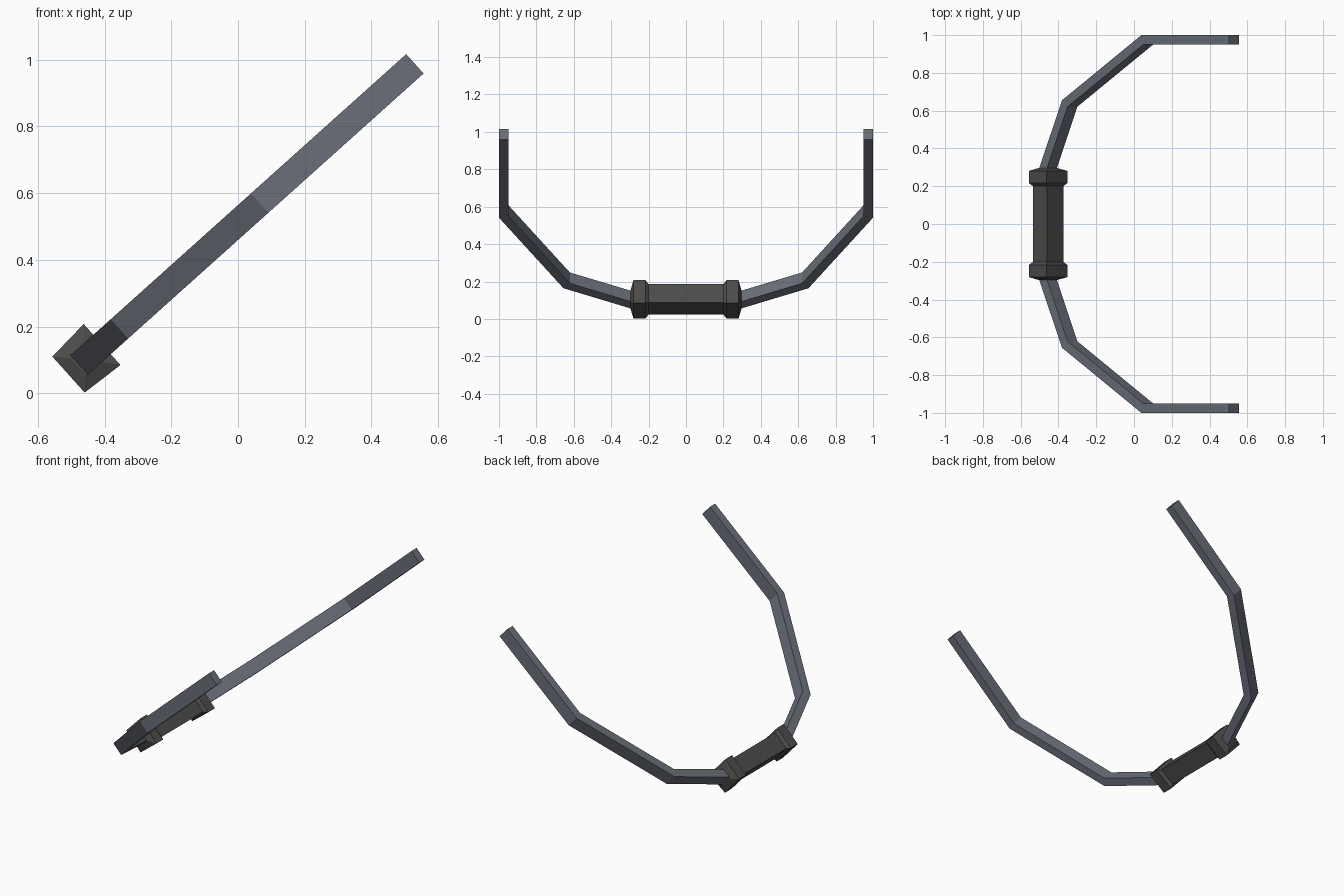
import bpy, bmesh, math
from mathutils import Vector

if "Cube" in bpy.data.objects:
    bpy.data.objects.remove(bpy.data.objects["Cube"])

TILT = math.radians(41.9)   # the whole bail leans in this plane
N0 = 0.381                  # plane offset along its normal


def place(y, u, n):
    """Tilted-plane coordinates (across, along, normal) to world."""
    c, s = math.cos(TILT), math.sin(TILT)
    n += N0
    return Vector((u * c - n * s, y, u * s + n * c))


def material(name, rgb):
    m = bpy.data.materials.new(name)
    m.diffuse_color = (*rgb, 1)
    m.use_nodes = True
    m.node_tree.nodes["Principled BSDF"].inputs["Base Color"].default_value = m.diffuse_color
    return m


def loft(name, rings, mat, mirror=False):
    """Skin four-sided rings into a closed solid."""
    bm = bmesh.new()
    loops = [[bm.verts.new(place(*p)) for p in r] for r in rings]
    for a, b in zip(loops, loops[1:]):
        for i in range(4):
            j = (i + 1) % 4
            bm.faces.new((a[i], a[j], b[j], b[i]))
    bm.faces.new(loops[0][::-1])
    bm.faces.new(loops[-1])
    bmesh.ops.recalc_face_normals(bm, faces=bm.faces)
    me = bpy.data.meshes.new(name)
    bm.to_mesh(me)
    bm.free()
    me.materials.append(mat)
    ob = bpy.data.objects.new(name, me)
    bpy.context.collection.objects.link(ob)
    if mirror:
        mod = ob.modifiers.new("mirror", 'MIRROR')
        mod.use_axis = (False, True, False)
        mod.use_mirror_merge = False
    return ob


steel = material("blue grey metal", (0.144, 0.159, 0.191))
dark = material("dark grip", (0.075, 0.073, 0.071))

# Bent flat bar: (outer y, outer u, inner y, inner u) at each mitred bend
H = 0.039
bar = [(0.283, -0.303, 0.283, -0.248),
       (0.655, -0.1355, 0.621, -0.096),
       (1.0, 0.429, 0.95, 0.443),
       (1.0, 1.054, 0.95, 1.054)]
loft("handle_arm",
     [[(oy, ou, -H), (oy, ou, H), (iy, iu, H), (iy, iu, -H)] for oy, ou, iy, iu in bar],
     steel, mirror=True)

# Grip with a flared collar at each end, slightly wedge-shaped section
section = [(-0.0675, -0.0725), (-0.0675, 0.0725), (0.0675, 0.0825), (0.0675, -0.0825)]
half = [(0.2, 0.79), (0.217, 1.0), (0.281, 1.0), (0.297, 0.46)]
profile = [(-y, s) for y, s in reversed(half)] + half
loft("grip", [[(y, -0.273 + u * s, n * s) for u, n in section] for y, s in profile], dark)
